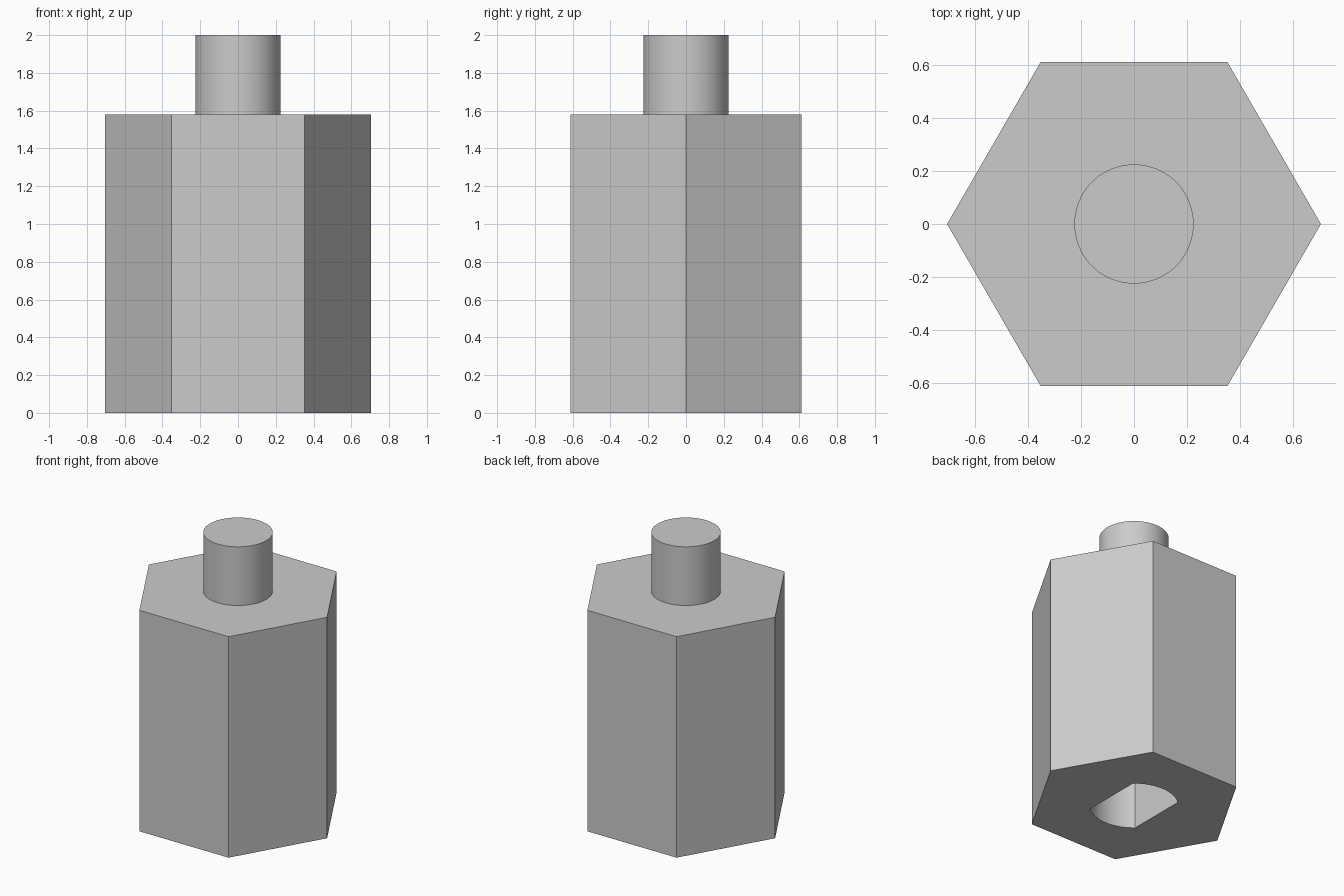
import bpy
import bmesh
import math

BODY_TOP, TOTAL = 1.58, 2.0
BORE_RADIUS, BORE_FLAT, BORE_DEPTH = 0.287, 0.19, 0.8

cube = bpy.data.objects.get("Cube")
if cube:
    bpy.data.objects.remove(cube, do_unlink=True)

grey = bpy.data.materials.new("plain grey")
grey.use_nodes = True
grey.diffuse_color = (0.6, 0.6, 0.6, 1)
grey.node_tree.nodes["Principled BSDF"].inputs["Base Color"].default_value = grey.diffuse_color


def prism(name, outline, bottom, top):
    """Extrude a closed outline of (x, y) points from bottom to top."""
    bm = bmesh.new()
    base = bm.faces.new([bm.verts.new((x, y, bottom)) for x, y in outline])
    walls = bmesh.ops.extrude_face_region(bm, geom=[base])["geom"]
    moved = [v for v in walls if isinstance(v, bmesh.types.BMVert)]
    bmesh.ops.translate(bm, verts=moved, vec=(0, 0, top - bottom))
    bmesh.ops.recalc_face_normals(bm, faces=bm.faces)
    mesh = bpy.data.meshes.new(name)
    bm.to_mesh(mesh)
    bm.free()
    mesh.materials.append(grey)
    obj = bpy.data.objects.new(name, mesh)
    bpy.context.collection.objects.link(obj)
    return obj


def arc(radius, start, end, steps):
    angles = [start + (end - start) * i / steps for i in range(steps + 1)]
    return [(radius * math.cos(a), radius * math.sin(a)) for a in angles]


def smooth(obj):
    bpy.ops.object.select_all(action="DESELECT")
    obj.select_set(True)
    bpy.context.view_layer.objects.active = obj
    bpy.ops.object.shade_smooth_by_angle(angle=math.radians(30))


# Hexagonal body and round shaft on top
body = prism("hex_body", arc(0.705, 0, math.tau, 6)[:-1], 0, BODY_TOP)
shaft = prism("top_shaft", arc(0.225, 0, math.tau, 64)[:-1], BODY_TOP, TOTAL)

# Socket in the underside: a round bore with two flats
corner = math.acos(BORE_FLAT / BORE_RADIUS)
back = arc(BORE_RADIUS, corner, math.pi - corner, 24)
front = [(-x, -y) for x, y in back]
cutter = prism("socket_cutter", back + front, -0.2, BORE_DEPTH)
cutter.hide_render = True

cut = body.modifiers.new("socket", "BOOLEAN")
cut.operation = "DIFFERENCE"
cut.solver = "EXACT"
cut.object = cutter
bpy.context.view_layer.objects.active = body
bpy.ops.object.modifier_apply(modifier=cut.name)
bpy.data.objects.remove(cutter, do_unlink=True)

for part in (body, shaft):
    smooth(part)
